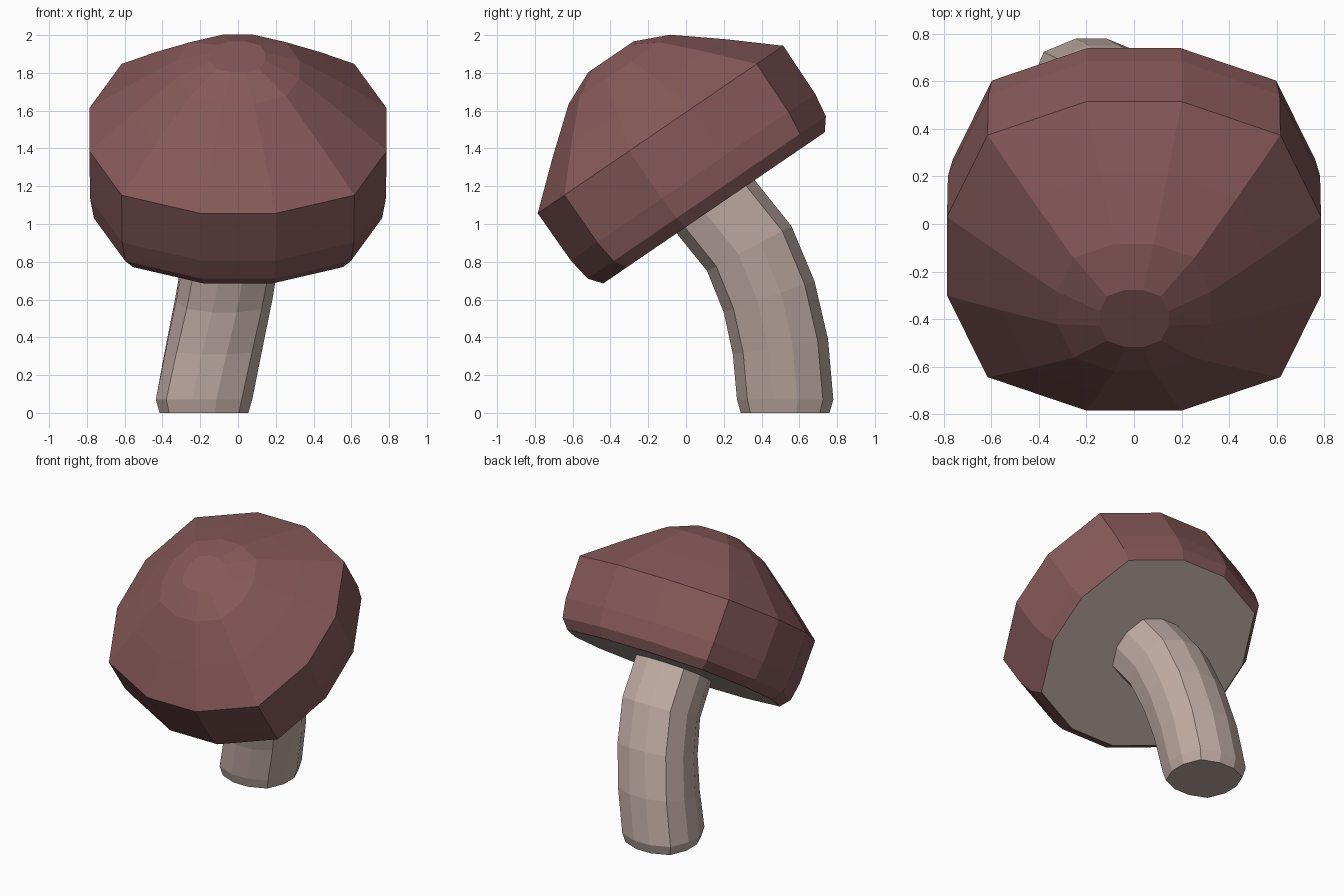
import bpy, bmesh
from math import radians, sin, cos
from mathutils import Vector

if "Cube" in bpy.data.objects:
    bpy.data.objects.remove(bpy.data.objects["Cube"])


def material(name, color):
    m = bpy.data.materials.new(name)
    m.diffuse_color = color
    m.use_nodes = True
    m.node_tree.nodes["Principled BSDF"].inputs["Base Color"].default_value = m.diffuse_color
    return m


cap_mat = material("cap_red", (0.24, 0.10, 0.10, 1))
stem_mat = material("pale_stem", (0.53, 0.41, 0.37, 1))

# Shared twelve-sided, slightly squared cross-section
section = []
x_dir = [(1, 0), (0, 1), (-1, 0), (0, -1)]
for c, s in x_dir:
    for x, y in [(1, 0.255), (0.783, 0.783), (0.255, 1)]:
        section.append((x * c - y * s, x * s + y * c))


def ring_solid(name, rings, mats):
    """Skin a list of (center, right axis, forward axis, radius) rings."""
    bm = bmesh.new()
    loops = [[bm.verts.new(c + (u * a + v * b) * r) for a, b in section]
             for c, u, v, r in rings]
    n = len(section)
    for low, high in zip(loops, loops[1:]):
        for i in range(n):
            j = (i + 1) % n
            bm.faces.new((low[i], low[j], high[j], high[i]))
    bottom = bm.faces.new(loops[0][::-1])
    bm.faces.new(loops[-1])
    bottom.material_index = len(mats) - 1
    bmesh.ops.recalc_face_normals(bm, faces=bm.faces)
    mesh = bpy.data.meshes.new(name)
    bm.to_mesh(mesh)
    bm.free()
    for m in mats:
        mesh.materials.append(m)
    obj = bpy.data.objects.new(name, mesh)
    bpy.context.collection.objects.link(obj)
    return obj


X = Vector((1, 0, 0))

# Cap: (radius, height) profile along the tilted axis, pale underside
tilt = radians(34.3)
fwd = Vector((0, cos(tilt), sin(tilt)))
axis = Vector((0, -sin(tilt), cos(tilt)))
rim = Vector((0, -0.135, 1.5))
profile = [(0.71, -0.502), (0.763, -0.435), (0.783, -0.305), (0.787, 0),
           (0.555, 0.2), (0.325, 0.386), (0.145, 0.466)]
ring_solid("cap", [(rim + axis * h, X, fwd, r) for r, h in profile],
           [cap_mat, stem_mat])

# Stem: bent path (centre, lean in degrees, radius)
path = [((-0.18, 0.525, 0), 0, 0.235), ((-0.18, 0.525, 0.07), 0, 0.255),
        ((-0.126, 0.50, 0.35), 9, 0.255), ((-0.073, 0.44, 0.615), 19, 0.254),
        ((-0.03, 0.335, 0.87), 28, 0.253), ((0, 0.07, 1.2), 36, 0.25)]
ring_solid("stem", [(Vector(c), X, Vector((0, cos(radians(a)), sin(radians(a)))), r)
                    for c, a, r in path], [stem_mat])
